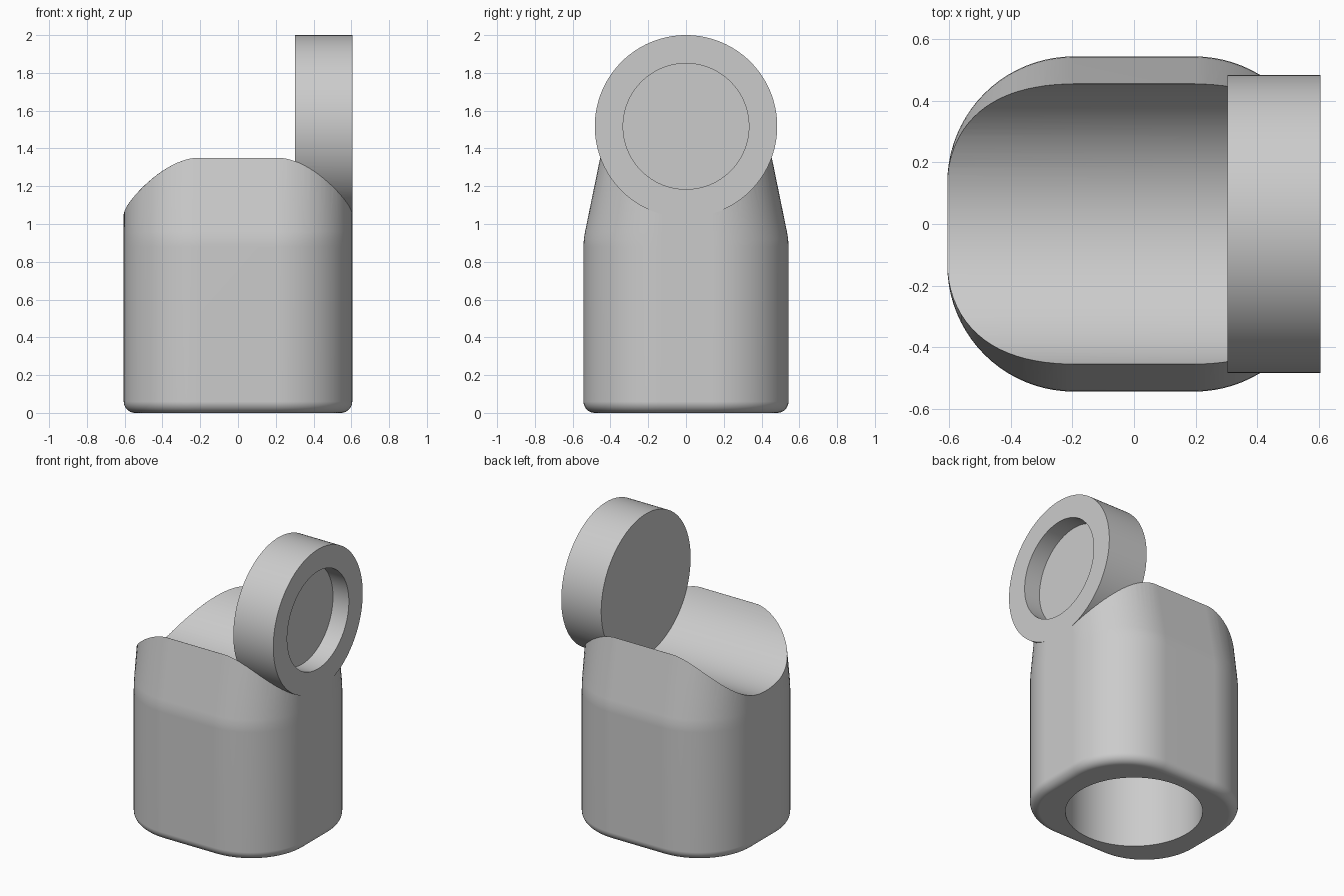
import bpy, bmesh, math
from mathutils import Matrix

cube = bpy.data.objects.get("Cube")
if cube:
    bpy.data.objects.remove(cube, do_unlink=True)

HALF_X, HALF_Y, CORNER = 0.605, 0.543, 0.41
DISC_R, DISC_Z, DISC_BACK = 0.483, 1.517, 0.303

grey = bpy.data.materials.new("plain_grey")
grey.use_nodes = True
grey.diffuse_color = (0.6, 0.6, 0.6, 1)
grey.node_tree.nodes["Principled BSDF"].inputs["Base Color"].default_value = (0.6, 0.6, 0.6, 1)


def add_object(name, bm):
    bmesh.ops.recalc_face_normals(bm, faces=bm.faces[:])
    mesh = bpy.data.meshes.new(name)
    bm.to_mesh(mesh)
    bm.free()
    mesh.materials.append(grey)
    obj = bpy.data.objects.new(name, mesh)
    bpy.context.collection.objects.link(obj)
    return obj


def cylinder(name, radius, start, end, axis, centre_z=0.0):
    """Cylinder between two stations along the x or z axis."""
    bm = bmesh.new()
    bmesh.ops.create_cone(bm, cap_ends=True, segments=128, radius1=radius,
                          radius2=radius, depth=end - start)
    bm.transform(Matrix.Translation((0, 0, (start + end) / 2)))
    if axis == "X":
        bm.transform(Matrix.Translation((0, 0, centre_z)) @ Matrix.Rotation(math.pi / 2, 4, "Y"))
    return add_object(name, bm)


def section(inset, y_scale, steps=20):
    """Rounded rectangle outline, inset evenly and narrowed in y."""
    r = CORNER - inset
    points = []
    for quarter, (sx, sy) in enumerate([(1, 1), (-1, 1), (-1, -1), (1, -1)]):
        for i in range(steps + 1):
            a = (quarter + i / steps) * math.pi / 2
            points.append((sx * (HALF_X - CORNER) + r * math.cos(a),
                           (sy * (HALF_Y - CORNER) + r * math.sin(a)) * y_scale))
    return points


def loft_body():
    fillet = 0.06
    levels = []
    for i in range(9):
        a = i / 8 * math.pi / 2
        levels.append((fillet * (1 - math.sin(a)), fillet * (1 - math.cos(a)), 1.0))
    levels = [(z, inset, s) for inset, z, s in levels]
    # straight wall, softened shoulder, then the taper to the rim
    levels += [(0.88, 0, 1.0), (0.92, 0, 0.996), (0.96, 0, 0.984), (1.35, 0, 0.837)]
    bm = bmesh.new()
    rings = [[bm.verts.new((x, y, z)) for x, y in section(inset, s)] for z, inset, s in levels]
    n = len(rings[0])
    for low, high in zip(rings, rings[1:]):
        for i in range(n):
            j = (i + 1) % n
            bm.faces.new((low[i], low[j], high[j], high[i]))
    bm.faces.new(rings[0][::-1])
    bm.faces.new(rings[-1])
    return add_object("body", bm)


def combine(target, tool, operation):
    mod = target.modifiers.new(operation.lower(), "BOOLEAN")
    mod.object, mod.operation, mod.solver = tool, operation, "EXACT"
    bpy.context.view_layer.objects.active = target
    bpy.ops.object.modifier_apply(modifier=mod.name)
    bpy.data.objects.remove(tool, do_unlink=True)


body = loft_body()
# Round saddle across the top
combine(body, cylinder("saddle_cutter", DISC_R, -1.0, DISC_BACK, "X", DISC_Z), "DIFFERENCE")
# Upright disc at one end, with a round recess in its outer face
combine(body, cylinder("end_disc", DISC_R, DISC_BACK, HALF_X, "X", DISC_Z), "UNION")
combine(body, cylinder("recess_cutter", 0.333, HALF_X - 0.12, 1.0, "X", DISC_Z), "DIFFERENCE")
# Round socket in the underside
combine(body, cylinder("socket_cutter", 0.425, -0.5, 0.9, "Z"), "DIFFERENCE")

bpy.ops.object.select_all(action="DESELECT")
body.select_set(True)
bpy.context.view_layer.objects.active = body
bpy.ops.object.shade_smooth_by_angle(angle=math.radians(25))
weighted = body.modifiers.new("even_shading", "WEIGHTED_NORMAL")
weighted.keep_sharp = True
body.name = "saddle_body_with_end_disc"
